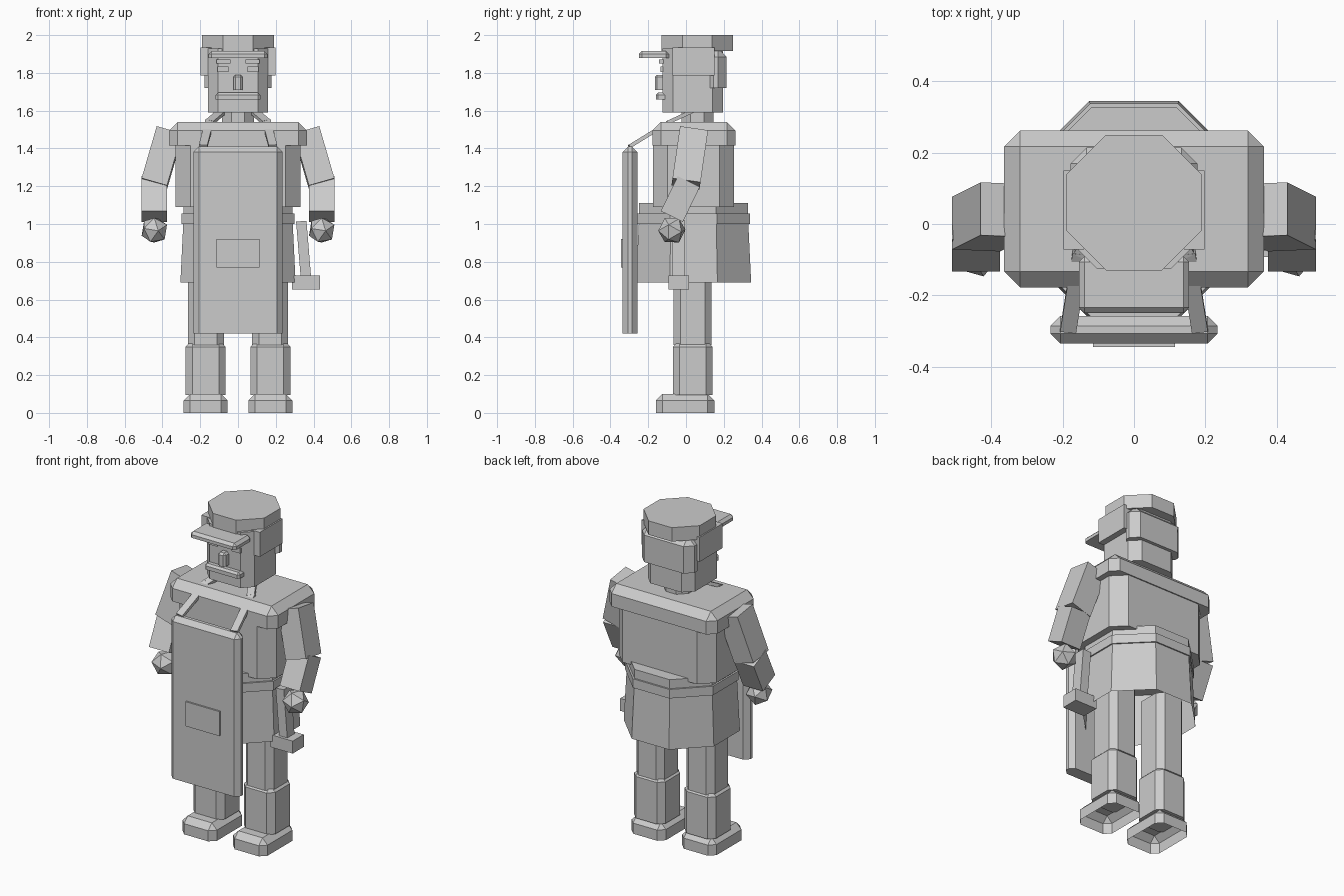
import bpy, bmesh, math
from mathutils import Vector

cube = bpy.data.objects.get("Cube")
if cube:
    bpy.data.objects.remove(cube, do_unlink=True)

grey = bpy.data.materials.new("plain_grey")
grey.use_nodes = True
grey.diffuse_color = (0.6, 0.6, 0.6, 1)
grey.node_tree.nodes["Principled BSDF"].inputs["Base Color"].default_value = (0.6, 0.6, 0.6, 1)


def finish(name, bm):
    bmesh.ops.recalc_face_normals(bm, faces=bm.faces[:])
    mesh = bpy.data.meshes.new(name)
    bm.to_mesh(mesh)
    bm.free()
    mesh.materials.append(grey)
    obj = bpy.data.objects.new(name, mesh)
    bpy.context.collection.objects.link(obj)
    return obj


def box(name, x, y, z, bevel=0.0, edges="top", open_base=False):
    """Box from ranges; chamfers the upright edges, and the top ones if asked."""
    bm = bmesh.new()
    bmesh.ops.create_cube(bm, size=1)
    for v in bm.verts:
        v.co = [r[0] + (r[1] - r[0]) * (c + 0.5) for r, c in zip((x, y, z), v.co)]
    if bevel:
        def chosen(e):
            heights = [v.co.z for v in e.verts]
            upright = max(heights) - min(heights) > 1e-5
            return edges == "all" or upright or (edges == "top" and min(heights) > z[0] + 1e-5)
        bmesh.ops.bevel(bm, geom=[e for e in bm.edges if chosen(e)], offset=bevel,
                        segments=1, affect='EDGES', clamp_overlap=True)
    if open_base:
        base = [f for f in bm.faces if all(abs(v.co.z - z[0]) < 1e-5 for v in f.verts)]
        bmesh.ops.delete(bm, geom=base, context='FACES_ONLY')
    return finish(name, bm)


def octagon(name, profile, y, open_base=False):
    """Eight-sided solid from (flat half-width, height) rings."""
    bm = bmesh.new()
    rings = []
    for half, z in profile:
        r = half / math.cos(math.pi / 8)
        angles = [(i + 0.5) * math.pi / 4 for i in range(8)]
        rings.append([bm.verts.new((r * math.cos(a), y + r * math.sin(a), z)) for a in angles])
    for low, high in zip(rings, rings[1:]):
        for i in range(8):
            j = (i + 1) % 8
            bm.faces.new((low[i], low[j], high[j], high[i]))
    bm.faces.new(rings[-1])
    if not open_base:
        bm.faces.new(rings[0])
    return finish(name, bm)


def bar(name, start, end, width, depth):
    """Straight box between two points."""
    a, b = Vector(start), Vector(end)
    axis = (b - a).normalized()
    side = Vector((1, 0, 0))
    side = (side - axis * side.dot(axis)).normalized()
    front = axis.cross(side)
    bm = bmesh.new()
    bmesh.ops.create_cube(bm, size=1)
    for v in bm.verts:
        c = v.co.copy()
        v.co = (a + b) / 2 + axis * (b - a).length * c.z + side * width * c.x + front * depth * c.y
    return finish(name, bm)


def span(s, a, b):
    return tuple(sorted((s * a, s * b)))


# Head, cap and hair
octagon("cap_crown", [(0.19, 1.915), (0.19, 2.0)], 0.06)
box("cap_visor", (-0.155, 0.155), (-0.25, -0.09), (1.88, 1.915), 0.016)
box("head", (-0.16, 0.16), (-0.125, 0.195), (1.59, 1.93), 0.055, "upright")
box("back_hair", (-0.178, 0.178), (0.1, 0.215), (1.72, 1.93), 0.045)
octagon("neck", [(0.085, 1.5), (0.085, 1.6)], 0.06)

# Face
box("nose", (-0.025, 0.025), (-0.165, -0.1), (1.71, 1.79), 0.012)
box("moustache", (-0.118, 0.118), (-0.16, -0.1), (1.66, 1.695), 0.012)

# Body
box("shoulder_yoke", (-0.365, 0.365), (-0.178, 0.262), (1.415, 1.54), 0.045)
box("torso", (-0.33, 0.33), (-0.175, 0.255), (1.09, 1.45), 0.078, "upright")
octagon("tunic_skirt", [(0.305, 0.69), (0.29, 1.0)], 0.04, True)
octagon("belt", [(0.298, 1.0), (0.298, 1.055)], 0.04)
octagon("waist", [(0.288, 1.055), (0.288, 1.11)], 0.04)

# Apron
box("apron", (-0.235, 0.235), (-0.335, -0.258), (0.42, 1.41), 0.028)
box("apron_pocket", (-0.115, 0.115), (-0.345, -0.33), (0.77, 0.92))

for s, label in ((1, "left"), (-1, "right")):
    # Side details of the head
    box(label + "_ear_flap", span(s, 0.14, 0.198), (-0.072, 0.15), (1.785, 1.935))
    box(label + "_eye", span(s, 0.05, 0.108), (-0.134, -0.12), (1.805, 1.835))
    box(label + "_brow", span(s, 0.04, 0.115), (-0.144, -0.12), (1.85, 1.872))

    # Apron straps
    bar(label + "_front_strap", (s * 0.185, -0.3, 1.41), (s * 0.15, -0.08, 1.545), 0.045, 0.02)
    bar(label + "_neck_strap", (s * 0.15, -0.09, 1.54), (s * 0.08, 0.04, 1.6), 0.045, 0.02)

    # Arms and hands
    bar(label + "_upper_arm", (s * 0.363, 0.04, 1.488), (s * 0.443, 0, 1.213), 0.14, 0.15)
    bar(label + "_forearm", (s * 0.443, 0.015, 1.225), (s * 0.443, -0.075, 1.04), 0.135, 0.13)
    bm = bmesh.new()
    bmesh.ops.create_icosphere(bm, subdivisions=1, radius=0.075)
    hand = finish(label + "_hand", bm)
    hand.location = (s * 0.443, -0.075, 0.967)
    hand.rotation_euler = (math.radians(30), 0, 0)

    # Legs and boots
    box(label + "_trouser_leg", span(s, 0.075, 0.265), (-0.065, 0.135), (0.36, 0.85), 0.035, "upright")
    box(label + "_boot_shaft", span(s, 0.065, 0.277), (-0.07, 0.14), (0.095, 0.385), 0.035)
    box(label + "_boot_foot", span(s, 0.055, 0.288), (-0.16, 0.15), (0, 0.1), 0.035, open_base=True)

# Hammer hanging at the hip
bar("hammer_handle", (0.335, -0.04, 1.015), (0.36, -0.04, 0.71), 0.055, 0.07)
box("hammer_head", (0.285, 0.435), (-0.092, 0.015), (0.652, 0.728))
